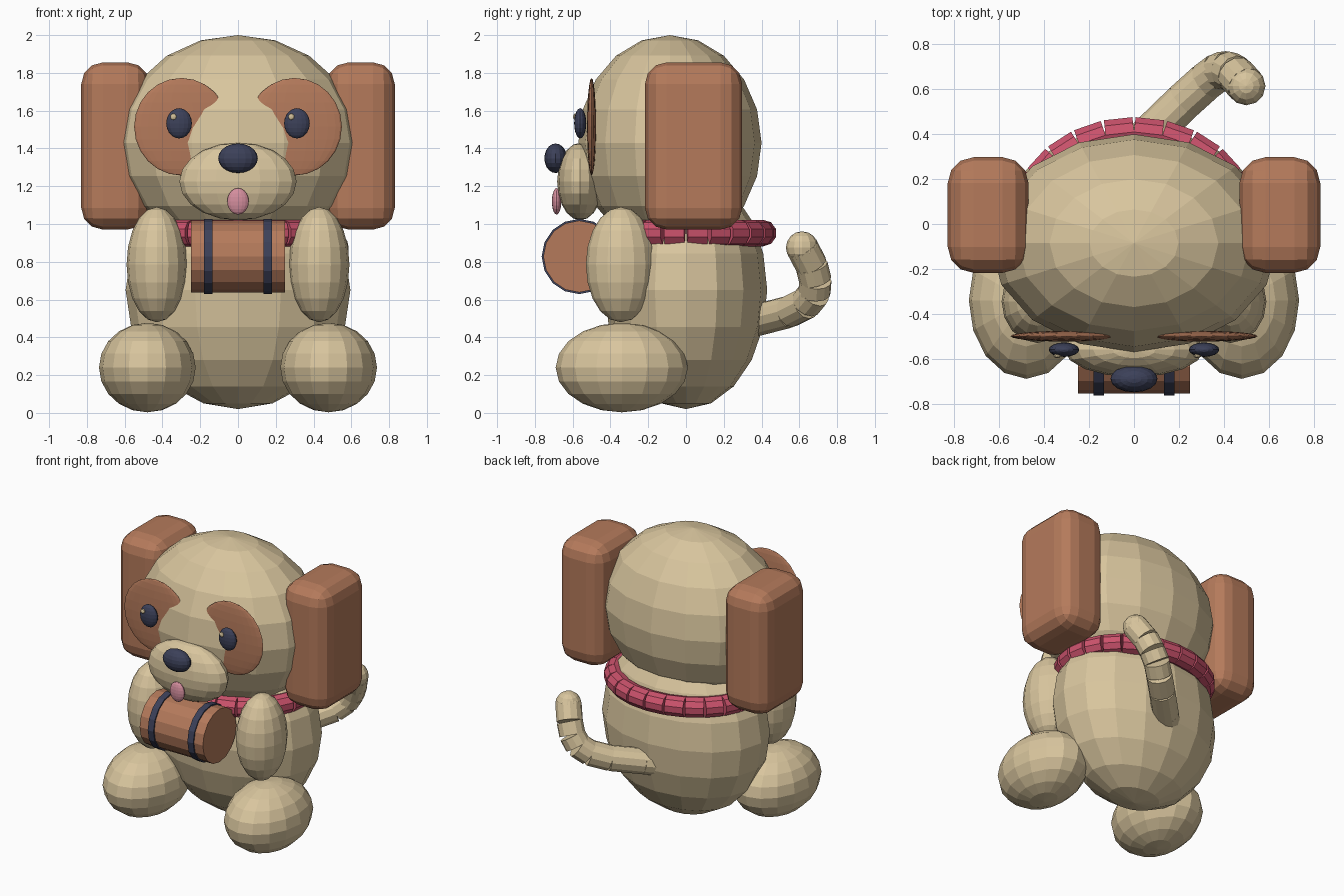
import bpy, bmesh, math
from mathutils import Vector, Matrix

if "Cube" in bpy.data.objects:
    bpy.data.objects.remove(bpy.data.objects["Cube"])


def material(name, rgb):
    m = bpy.data.materials.new(name)
    m.diffuse_color = (*rgb, 1)
    m.use_nodes = True
    m.node_tree.nodes["Principled BSDF"].inputs["Base Color"].default_value = m.diffuse_color
    return m


TAN = material("tan fur", (0.69, 0.56, 0.34))
BROWN = material("brown", (0.46, 0.195, 0.105))
NAVY = material("dark navy", (0.045, 0.052, 0.10))
RED = material("collar red", (0.60, 0.085, 0.15))
PINK = material("tongue pink", (0.66, 0.27, 0.34))


def finish(name, bm, mat):
    bmesh.ops.recalc_face_normals(bm, faces=bm.faces)
    me = bpy.data.meshes.new(name)
    bm.to_mesh(me)
    bm.free()
    me.materials.append(mat)
    ob = bpy.data.objects.new(name, me)
    bpy.context.collection.objects.link(ob)
    return ob


def ball(name, centre, radii, mat, segs=16, rings=10):
    bm = bmesh.new()
    m = Matrix.Translation(centre) @ Matrix.Diagonal((*radii, 1))
    bmesh.ops.create_uvsphere(bm, u_segments=segs, v_segments=rings, radius=1, matrix=m)
    return finish(name, bm, mat)


def add_rod(bm, a, b, r, sides):
    a, b = Vector(a), Vector(b)
    d = b - a
    m = Matrix.Translation((a + b) / 2) @ d.to_track_quat('Z', 'Y').to_matrix().to_4x4()
    bmesh.ops.create_cone(bm, cap_ends=True, segments=sides, radius1=r, radius2=r,
                          depth=d.length, matrix=m)


def rods(name, points, r, mat, sides=12):
    bm = bmesh.new()
    for a, b in zip(points, points[1:]):
        add_rod(bm, a, b, r, sides)
    return bm if name is None else finish(name, bm, mat)


# Body and head
ball("body", (0, 0, 0.65), (0.595, 0.43, 0.63), TAN)
ball("head", (0, -0.085, 1.43), (0.64, 0.485, 0.57), TAN)

# Face
ball("muzzle", (0, -0.56, 1.225), (0.31, 0.122, 0.205), TAN)
ball("nose", (0, -0.69, 1.348), (0.105, 0.06, 0.078), NAVY)
ball("tongue", (0, -0.685, 1.12), (0.057, 0.025, 0.07), PINK)

for side, s in (("left", -1), ("right", 1)):
    # Eyes and eye patches
    ball(side + "_eye_patch", (s * 0.30, -0.50, 1.515), (0.25, 0.024, 0.258), BROWN, 24, 12)
    ball(side + "_eye", (s * 0.312, -0.56, 1.533), (0.068, 0.032, 0.08), NAVY)
    ball(side + "_eye_glint", (s * 0.312 - 0.03, -0.588, 1.568), (0.017, 0.01, 0.017), TAN, 10, 6)

    # Limbs
    ball(side + "_arm", (s * 0.43, -0.345, 0.785), (0.16, 0.185, 0.305), TAN)
    ball(side + "_leg", (s * 0.48, -0.34, 0.24), (0.256, 0.35, 0.237), TAN)

    # Ears: rounded slabs
    bm = bmesh.new()
    m = Matrix.Translation((s * 0.65, 0.04, 1.413)) @ Matrix.Diagonal((0.36, 0.515, 0.885, 1))
    bmesh.ops.create_cube(bm, size=1, matrix=m)
    bmesh.ops.bevel(bm, geom=bm.edges[:], offset=0.115, segments=3, profile=0.5, affect='EDGES')
    finish(side + "_ear", bm, BROWN)

# Collar: ring of short straight rods
ring = [(0.49 * math.sin(t), 0.41 * math.cos(t), 0.952)
        for t in (math.radians(15 * i) for i in range(25))]
rods("collar", ring, 0.07, RED, 10)

# Barrel hanging under the chin, with two hoops
rods("barrel", [(-0.25, -0.565, 0.828), (0.25, -0.565, 0.828)], 0.19, BROWN, 16)
for side, s in (("left", -1), ("right", 1)):
    x = s * 0.157
    rods(side + "_barrel_hoop", [(x - 0.023, -0.565, 0.828), (x + 0.023, -0.565, 0.828)],
         0.199, NAVY, 16)

# Tail: jointed rods with a rounded tip
path = [(-0.04, 0.29, 0.47), (0.06, 0.39, 0.495), (0.22, 0.545, 0.535), (0.32, 0.635, 0.58),
        (0.38, 0.68, 0.635), (0.42, 0.685, 0.70), (0.455, 0.665, 0.78), (0.50, 0.615, 0.875)]
bm = rods(None, path, 0.086, TAN)
bmesh.ops.create_uvsphere(bm, u_segments=12, v_segments=8, radius=0.086,
                          matrix=Matrix.Translation(path[-1]))
finish("tail", bm, TAN)
